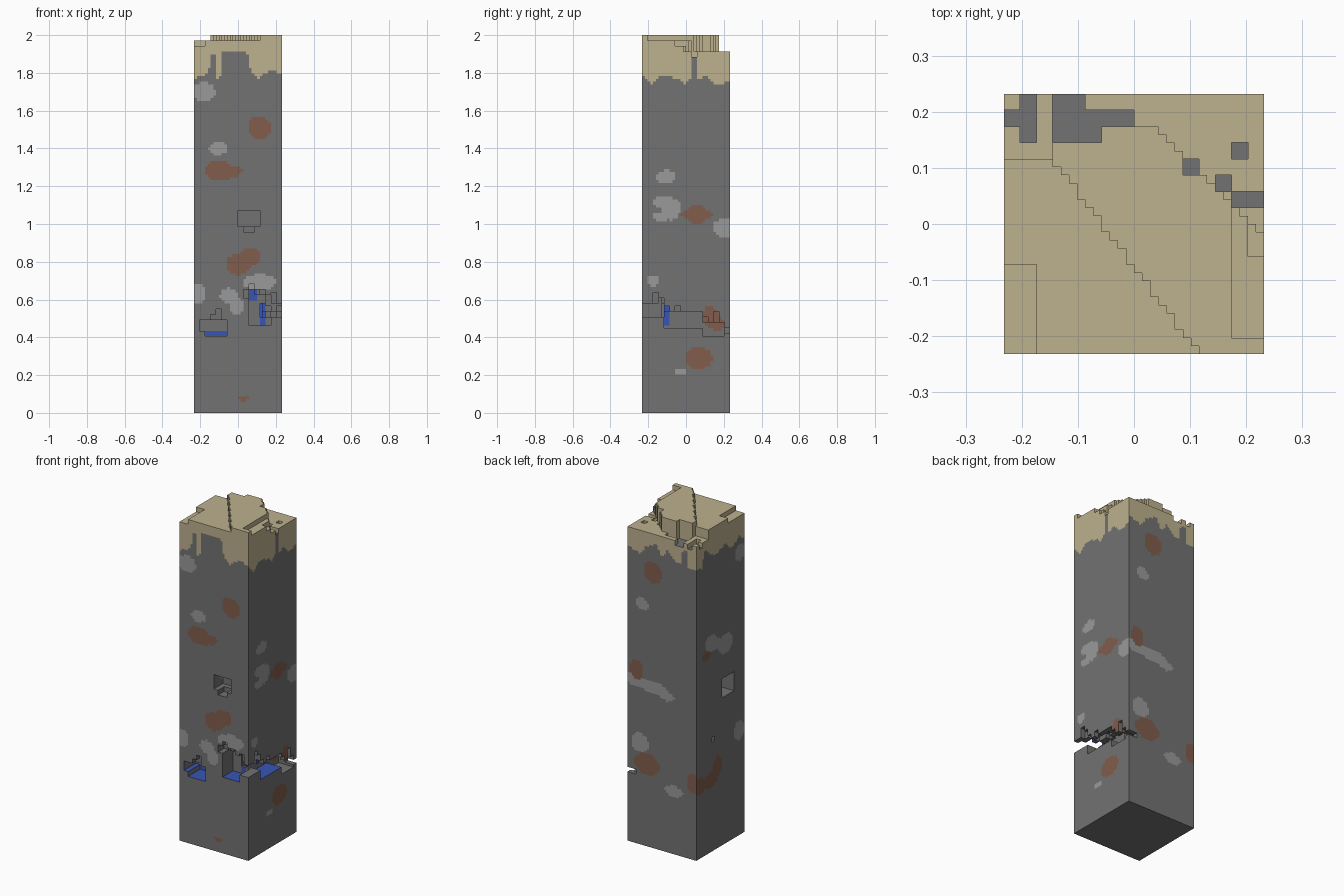
import bpy
import random

cube = bpy.data.objects.get("Cube")
if cube:
    bpy.data.objects.remove(cube, do_unlink=True)

random.seed(4)
N, H = 32, 138            # cells across and up
S = 2 / H                 # cell size
STEP = 2 * S              # one block step
FAR = 9


def material(name, *rgb):
    mat = bpy.data.materials.new(name)
    mat.use_nodes = True
    mat.diffuse_color = (*rgb, 1)
    mat.node_tree.nodes["Principled BSDF"].inputs["Base Color"].default_value = (*rgb, 1)
    return mat


STONE, PALE, RUST, SAND, WATER = range(5)
materials = [
    material("stone grey", .17, .17, .17),
    material("pale grey", .32, .32, .32),
    material("rust brown", .22, .11, .07),
    material("sand", .51, .44, .27),
    material("water blue", .04, .09, .46),
]

# Painted spots on each side: along, height, half width, half height
front_pale = [(-.18, 1.7, .06, .05), (-.105, 1.4, .05, .035), (.115, .69, .085, .045),
              (-.21, .63, .04, .055), (-.05, .62, .045, .04), (-.01, .57, .04, .05)]
front_rust = [(.115, 1.51, .06, .06), (-.1, 1.28, .075, .055), (-.02, 1.28, .045, .028),
              (0, .785, .065, .055), (.065, .825, .05, .05), (.03, .075, .025, .015)]
right_pale = [(-.105, 1.25, .05, .035), (-.13, 1.12, .045, .03), (-.08, 1.08, .05, .06),
              (-.13, 1.04, .045, .025), (.2, .98, .06, .05), (-.175, .7, .035, .03),
              (-.03, .22, .028, .018)]
right_rust = [(.055, 1.05, .085, .03), (.06, 1.05, .05, .055), (.13, .51, .045, .055),
              (.17, .47, .035, .04), (.07, .29, .07, .06)]
back_pale = [(.135, 1.47, .045, .035), (.18, 1, .06, .045), (.06, .98, .09, .04),
             (-.03, .95, .05, .03), (.15, .62, .06, .06), (-.08, .38, .06, .035)]
back_rust = [(.06, 1.68, .06, .065), (.17, 1.06, .045, .06), (.1, .5, .085, .065),
             (-.21, .46, .04, .06)]
left_pale = [(.09, 1.27, .06, .05), (-.05, 1.22, .065, .06), (.02, 1.24, .06, .03),
             (-.19, 1.72, .05, .05), (-.18, .64, .05, .06)]
left_rust = [(.135, 1.21, .045, .03), (.2, .44, .06, .05), (.09, .44, .07, .05),
             (.03, .5, .045, .06)]

# Lower edge of the sand on each side: along, height
front_drip = [(-.24, 1.77), (-.17, 1.79), (-.146, 1.83), (-.145, 1.9), (-.118, 1.9),
              (-.117, 1.77), (-.088, 1.78), (-.087, 1.9), (-.07, 1.915), (.04, 1.915),
              (.056, 1.88), (.06, 1.83), (.1, 1.77), (.19, 1.82), (.24, 1.78)]
right_drip = [(-.24, 1.79), (-.18, 1.74), (-.13, 1.79), (-.05, 1.77), (0, 1.74),
              (.029, 1.78), (.03, 1.89), (.058, 1.89), (.059, 1.77), (.11, 1.78),
              (.15, 1.74), (.24, 1.75)]
back_drip = [(-.24, 1.76), (-.18, 1.77), (-.17, 1.87), (-.14, 1.87), (-.13, 1.78),
             (-.08, 1.79), (-.04, 1.84), (0, 1.78), (.04, 1.86), (.1, 1.83),
             (.15, 1.77), (.24, 1.8)]
left_drip = [(-.24, 1.78), (-.18, 1.82), (-.1, 1.77), (-.05, 1.83), (.05, 1.79),
             (.1, 1.82), (.15, 1.86), (.18, 1.76), (.24, 1.77)]

SIDES = {
    (0, -1, 0): (front_pale, front_rust, front_drip),
    (1, 0, 0): (right_pale, right_rust, right_drip),
    (0, 1, 0): (back_pale, back_rust, back_drip),
    (-1, 0, 0): (left_pale, left_rust, left_drip),
}

# Openings: x range, y range, z range, jagged ceiling or not
openings = [
    (-.2, -.06, -FAR, -.115, .435, .49, True),     # front crack
    (-.175, -.06, -FAR, -.115, .41, .435, False),
    (.06, .175, -FAR, -.13, .465, .62, True),      # corner crack
    (.03, .06, -FAR, -.17, .61, .65, False),
    (.11, FAR, -FAR, -.115, .5, .58, True),
    (.13, FAR, -.115, .09, .45, .54, True),        # right slit
    (.13, FAR, .09, .2, .41, .48, True),
    (.17, FAR, .2, FAR, .42, .45, False),
    (0, .115, -FAR, -.145, .985, 1.075, False),    # front window
    (.03, .09, -FAR, -.175, .957, .985, False),
    (-FAR, -.13, -.13, -.02, .9, 1.02, False),     # left window
    (-FAR, -.2, .06, .09, .66, .69, False),
]

# Pits in the sand that reach bare stone
pits = [(-.235, -.175, .175, .205), (-.205, -.175, .145, .24), (-.145, -.06, .145, .205),
        (-.145, -.087, .2, .24), (-.06, 0, .175, .205), (.087, .115, .087, .117),
        (.145, .173, .058, .088), (.173, .203, .117, .146), (.173, .24, .03, .058)]

jag = [[random.choice((0, 0, 1, 2)) * STEP for _ in range(N)] for _ in range(N)]


def centre(i, j, k):
    return (i + .5 - N / 2) * S, (j + .5 - N / 2) * S, (k + .5) * S


def in_pit(x, y):
    return any(a < x < b and c < y < d for a, b, c, d in pits)


def top_height(x, y):
    """Stepped dune: number of block steps below the highest level."""
    if in_pit(x, y):
        drop = 4
    elif y > .175 or x + y > .205 or (x < -.145 and y > .117):
        drop = 3
    elif x < -.175 and y < -.075:
        drop = 2
    elif x < -.145 or y < .117 - (x + .145) * 1.335:
        drop = 1
    elif x > .173 and -.2 < y < .03:
        drop = 2 if x > .203 and -.055 < y < 0 else 1
    else:
        drop = 0
    return 2 - drop * STEP


def carved(i, j, x, y, z):
    for x0, x1, y0, y1, z0, z1, rough in openings:
        if x0 < x < x1 and y0 < y < y1 and z > z0:
            if z < z1 + (jag[i // 2][j // 2] if rough else 0):
                return True
    return False


def drip_height(profile, a):
    for (a0, z0), (a1, z1) in zip(profile, profile[1:]):
        if a <= a1:
            return z0 + (z1 - z0) * (a - a0) / (a1 - a0)
    return profile[-1][1]


def in_spot(spots, a, z):
    return any(((a - c) / w) ** 2 + ((z - h) / t) ** 2 < 1 for c, h, w, t in spots)


def face_colour(x, y, z, normal):
    if normal[2]:
        if z > 1.7:
            return STONE if in_pit(x, y) else SAND
        wet = .38 < z < .47 and normal[2] > 0
        return WATER if wet and y < .09 else STONE
    # Wet streaks on the inner walls
    if normal[1] < 0 and y > -.2:
        if x < 0 and .4 < z < .435 or .11 < x < .14 and .46 < z < .58:
            return WATER
        if .06 < x < .1 and .6 < z < .65:
            return WATER
    if normal[0] > 0 and x < .2 and -.115 < y < -.085 and .46 < z < .58:
        return WATER
    pale, rust, drip = SIDES[normal]
    along = x if normal[1] else y
    if z > drip_height(drip, along):
        return SAND
    if in_spot(rust, along, z):
        return RUST
    return PALE if in_spot(pale, along, z) else STONE


# Solid cells of the whole pillar
solid = set()
for i in range(N):
    for j in range(N):
        x, y, _ = centre(i, j, 0)
        top = top_height(x, y)
        for k in range(H):
            z = (k + .5) * S
            if z < top and not carved(i, j, x, y, z):
                solid.add((i, j, k))


def quad(cell, normal):
    """Corners of one cell side, wound outward."""
    axis = next(a for a in range(3) if normal[a])
    u, v = (axis + 1) % 3, (axis + 2) % 3
    corners = []
    for du, dv in ((0, 0), (1, 0), (1, 1), (0, 1)):
        p = list(cell)
        p[axis] += normal[axis] > 0
        p[u] += du
        p[v] += dv
        corners.append(tuple(p))
    return corners if normal[axis] > 0 else corners[::-1]


# Outer faces sorted into parts by colour
parts = {"stone_pillar": [], "sand_cap": [], "water": []}
for cell in sorted(solid):
    for normal in list(SIDES) + [(0, 0, 1), (0, 0, -1)]:
        if tuple(c + n for c, n in zip(cell, normal)) not in solid:
            colour = face_colour(*centre(*cell), normal)
            part = {SAND: "sand_cap", WATER: "water"}.get(colour, "stone_pillar")
            parts[part].append((quad(cell, normal), colour))

for name, faces in parts.items():
    index = {}
    polys = [[index.setdefault(p, len(index)) for p in corners] for corners, _ in faces]
    points = [((i - N / 2) * S, (j - N / 2) * S, k * S) for i, j, k in index]
    mesh = bpy.data.meshes.new(name)
    mesh.from_pydata(points, [], polys)
    used = sorted({colour for _, colour in faces})
    for colour in used:
        mesh.materials.append(materials[colour])
    for poly, (_, colour) in zip(mesh.polygons, faces):
        poly.material_index = used.index(colour)
    mesh.update()
    bpy.context.collection.objects.link(bpy.data.objects.new(name, mesh))
